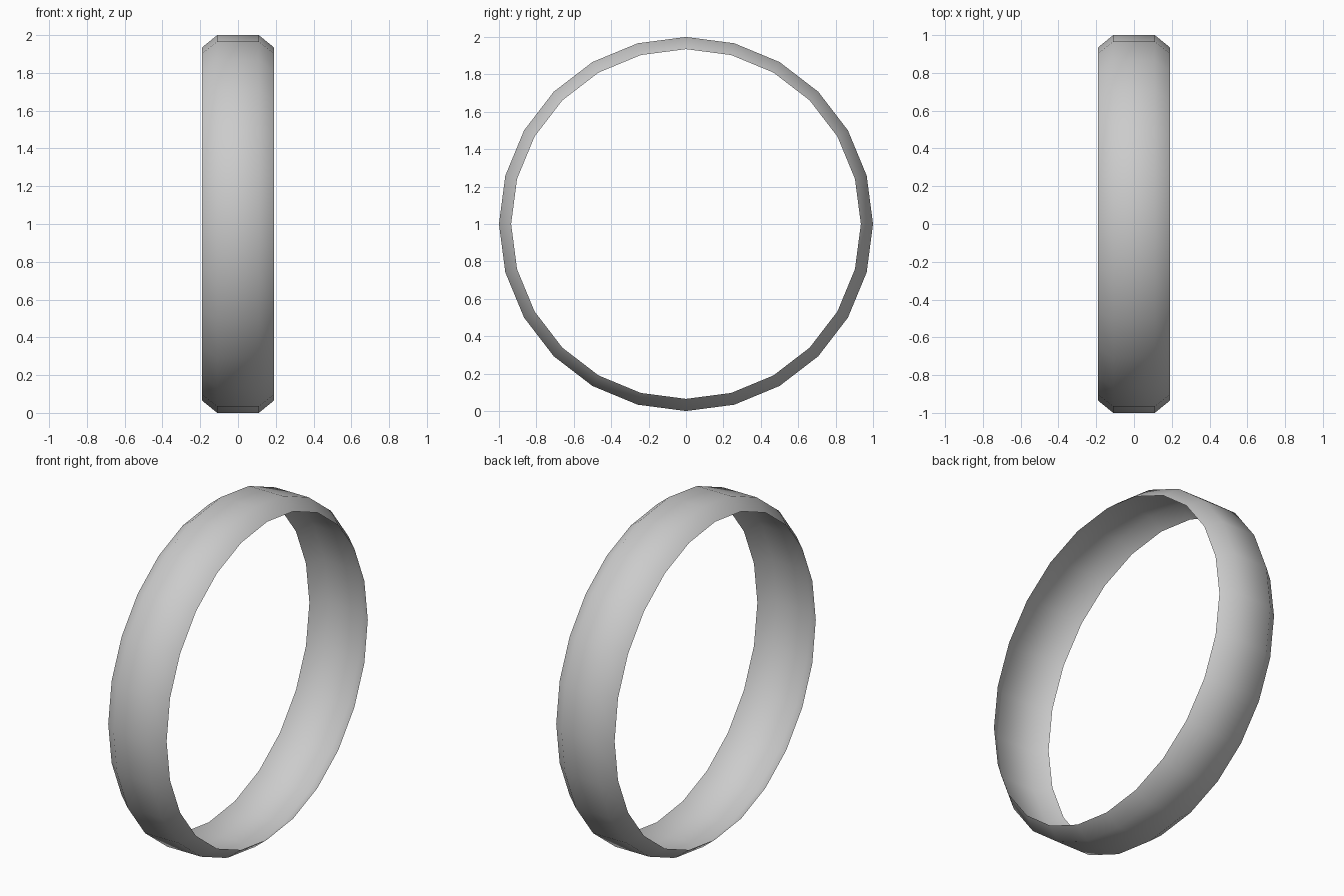
import bpy, bmesh
from math import radians
from mathutils import Vector

if "Cube" in bpy.data.objects:
    bpy.data.objects.remove(bpy.data.objects["Cube"])

SEGMENTS = 24
# band cross-section: (x, radius), chamfered at both rims
PROFILE = [(-0.19, 0.935), (-0.11, 1.0), (0.11, 1.0), (0.19, 0.935)]

# open, thin band spun around the x axis
bm = bmesh.new()
verts = [bm.verts.new((x, 0, r)) for x, r in PROFILE]
edges = [bm.edges.new(pair) for pair in zip(verts, verts[1:])]
bmesh.ops.spin(bm, geom=verts + edges, cent=(0, 0, 0), axis=(1, 0, 0),
               angle=radians(360), steps=SEGMENTS, use_duplicate=False)
bmesh.ops.remove_doubles(bm, verts=bm.verts[:], dist=0.001)

# outward normals, smooth shading
bm.normal_update()
for f in bm.faces:
    c = f.calc_center_median()
    if f.normal.dot(Vector((0, c.y, c.z))) < 0:
        f.normal_flip()
    f.smooth = True

# stand the ring on the floor
bmesh.ops.translate(bm, verts=bm.verts[:], vec=(0, 0, 1))
mesh = bpy.data.meshes.new("ring_band")
bm.to_mesh(mesh)
bm.free()
ring = bpy.data.objects.new("ring_band", mesh)
bpy.context.collection.objects.link(ring)
